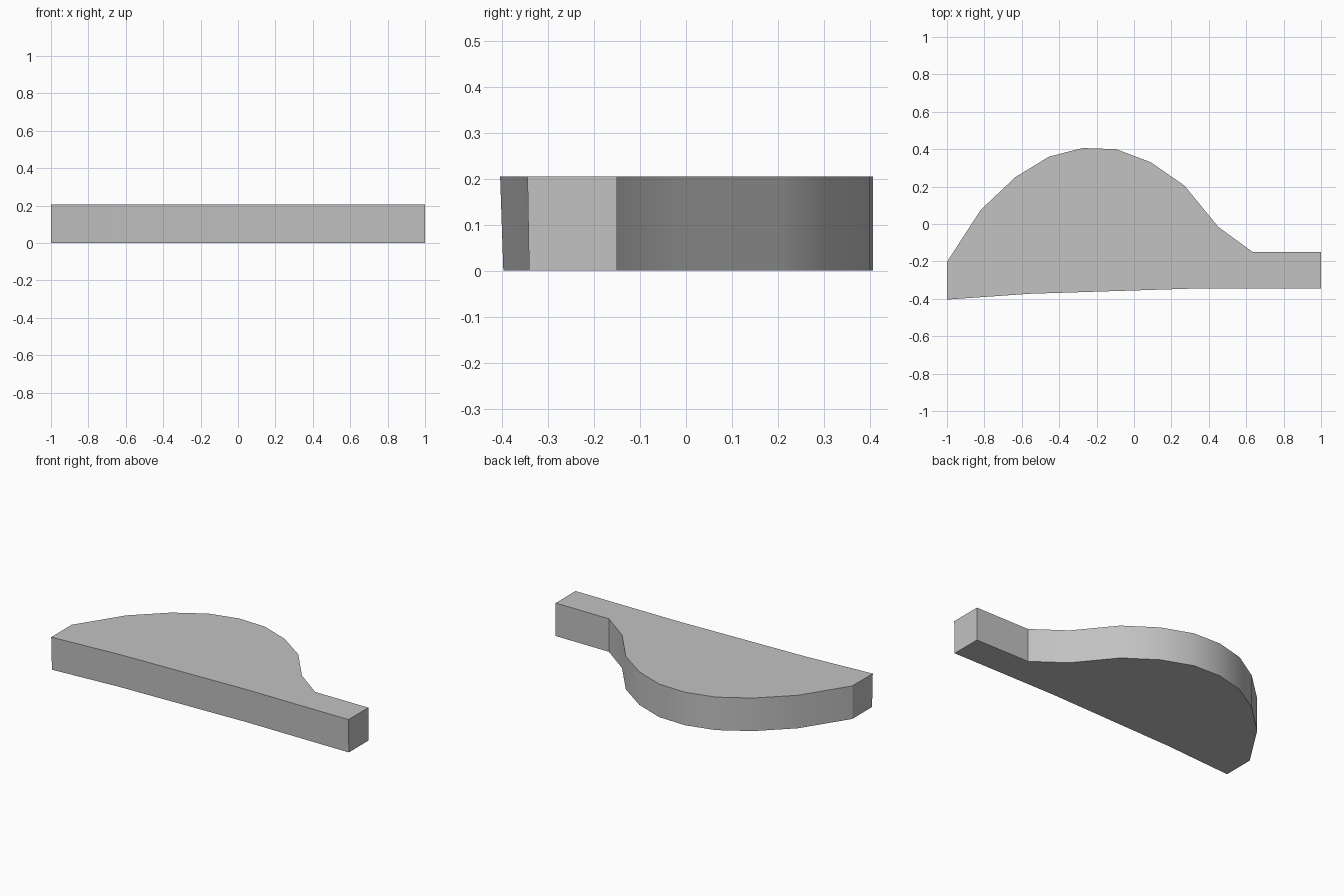
import bpy
import bmesh
from math import radians

cube = bpy.data.objects.get("Cube")
if cube:
    bpy.data.objects.remove(cube, do_unlink=True)

HEIGHT = 0.205
FRONT_LEAN = 0.007

# Single grey material
grey = bpy.data.materials.new("plain_grey")
grey.use_nodes = True
colour = (0.54, 0.54, 0.54, 1)
grey.diffuse_color = colour
grey.node_tree.nodes["Principled BSDF"].inputs["Base Color"].default_value = colour

# Plan outline: nearly straight front edge, humped back edge
front_edge = [(-1, -0.397), (-0.56, -0.367), (0.3, -0.341), (1, -0.341)]
back_edge = [(1, -0.15), (0.635, -0.15), (0.45, -0.015), (0.27, 0.205),
             (0.09, 0.33), (-0.095, 0.4), (-0.275, 0.406), (-0.455, 0.36),
             (-0.635, 0.25), (-0.82, 0.075), (-1, -0.203)]

# Extrude the outline into a slab
bm = bmesh.new()
base = bm.faces.new([bm.verts.new((x, y, 0)) for x, y in front_edge + back_edge])
extruded = bmesh.ops.extrude_face_region(bm, geom=[base], use_keep_orig=True)
top_verts = [v for v in extruded["geom"] if isinstance(v, bmesh.types.BMVert)]
bmesh.ops.translate(bm, verts=top_verts, vec=(0, 0, HEIGHT))

# Front wall leans slightly outward, most at the right end
for v in top_verts:
    if v.co.y < -0.3:
        v.co.y -= FRONT_LEAN * (0.75 - 0.25 * v.co.x)
bmesh.ops.recalc_face_normals(bm, faces=bm.faces)

mesh = bpy.data.meshes.new("curved_slab")
bm.to_mesh(mesh)
bm.free()
mesh.materials.append(grey)
slab = bpy.data.objects.new("curved_slab", mesh)
bpy.context.collection.objects.link(slab)

# Smooth curved back, sharp corners
bpy.ops.object.select_all(action='DESELECT')
slab.select_set(True)
bpy.context.view_layer.objects.active = slab
bpy.ops.object.shade_smooth_by_angle(angle=radians(30))
